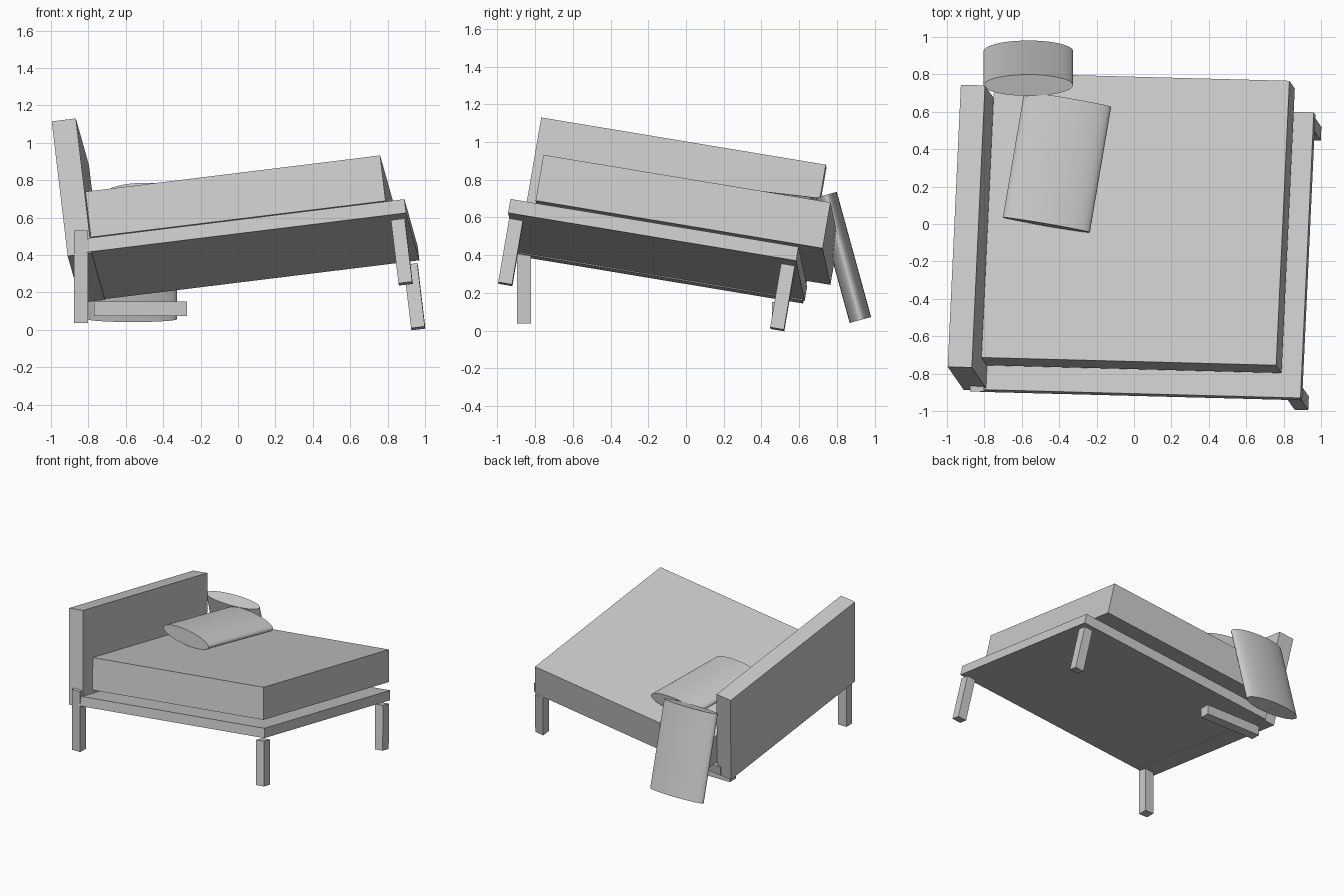
import bpy
from mathutils import Vector, Matrix

if "Cube" in bpy.data.objects:
    bpy.data.objects.remove(bpy.data.objects["Cube"])

# Tilted axes shared by all parts of the collapsed bed
U = Vector((.992, -.026, .122)).normalized()
V = Vector((.043, .986, -.164))
V = (V - U * V.dot(U)).normalized()
W = U.cross(V)


def frame(x, y, z, centre):
    m = Matrix((x, y, z)).transposed().to_4x4()
    m.translation = centre
    return m


def tilted_box(name, corner, size):
    """Box in the tilted axes, placed by its front right top corner."""
    lx, ly, lz = size
    centre = Vector(corner) - U * lx / 2 + V * ly / 2 - W * lz / 2
    bpy.ops.mesh.primitive_cube_add(size=1)
    ob = bpy.context.object
    ob.name = name
    ob.data.transform(Matrix.Diagonal((lx, ly, lz, 1)))
    ob.matrix_world = frame(U, V, W, centre)
    return ob


def upright_box(name, lo, hi):
    lo, hi = Vector(lo), Vector(hi)
    bpy.ops.mesh.primitive_cube_add(size=1, location=(lo + hi) / 2)
    ob = bpy.context.object
    ob.name = name
    ob.data.transform(Matrix.Diagonal((*(hi - lo), 1)))
    return ob


def pillow(name, start, end, side, width, thick):
    """Elliptical cylinder from start to end, its wide axis along side."""
    start, end = Vector(start), Vector(end)
    z = (end - start).normalized()
    x = Vector(side)
    x = (x - z * x.dot(z)).normalized()
    bpy.ops.mesh.primitive_cylinder_add(vertices=64, radius=.5, depth=1)
    ob = bpy.context.object
    ob.name = name
    ob.data.transform(Matrix.Diagonal((width, thick, (end - start).length, 1)))
    ob.matrix_world = frame(x, z.cross(x), z, (start + end) / 2)
    bpy.ops.object.shade_smooth_by_angle()


# Platform, mattress and headboard
P = Vector((.89, -.93, .698))
tilted_box("bed_platform", P, (1.735, 1.549, .075))
tilted_box("mattress", (.76, -.755, .932), (1.588, 1.543, .248))
tilted_box("headboard", (-.867, -.767, 1.13), (.13, 1.53, .735))

# Right legs hang just below the platform corners
for name, dy in (("front_right_leg", .01), ("back_right_leg", 1.549 - .077)):
    tilted_box(name, P - U * .011 + V * dy - W * .102, (.074, .074, .345))

# Left legs: one upright, one fallen under the bed
upright_box("front_left_leg", (-.878, -.895, .037), (-.802, -.822, .532))
upright_box("fallen_back_left_leg", (-.77, .455, .073), (-.272, .531, .151))

# Pillows: one on the mattress, one slid down beside it
pillow("pillow_on_bed", (-.4685, -.005, .727), (-.3545, .667, .649),
       (.463, -.085, -.01), .472, .118)
pillow("pillow_on_side", (-.565, .742, .72), (-.565, .924, .057),
       (1, 0, 0), .478, .118)
